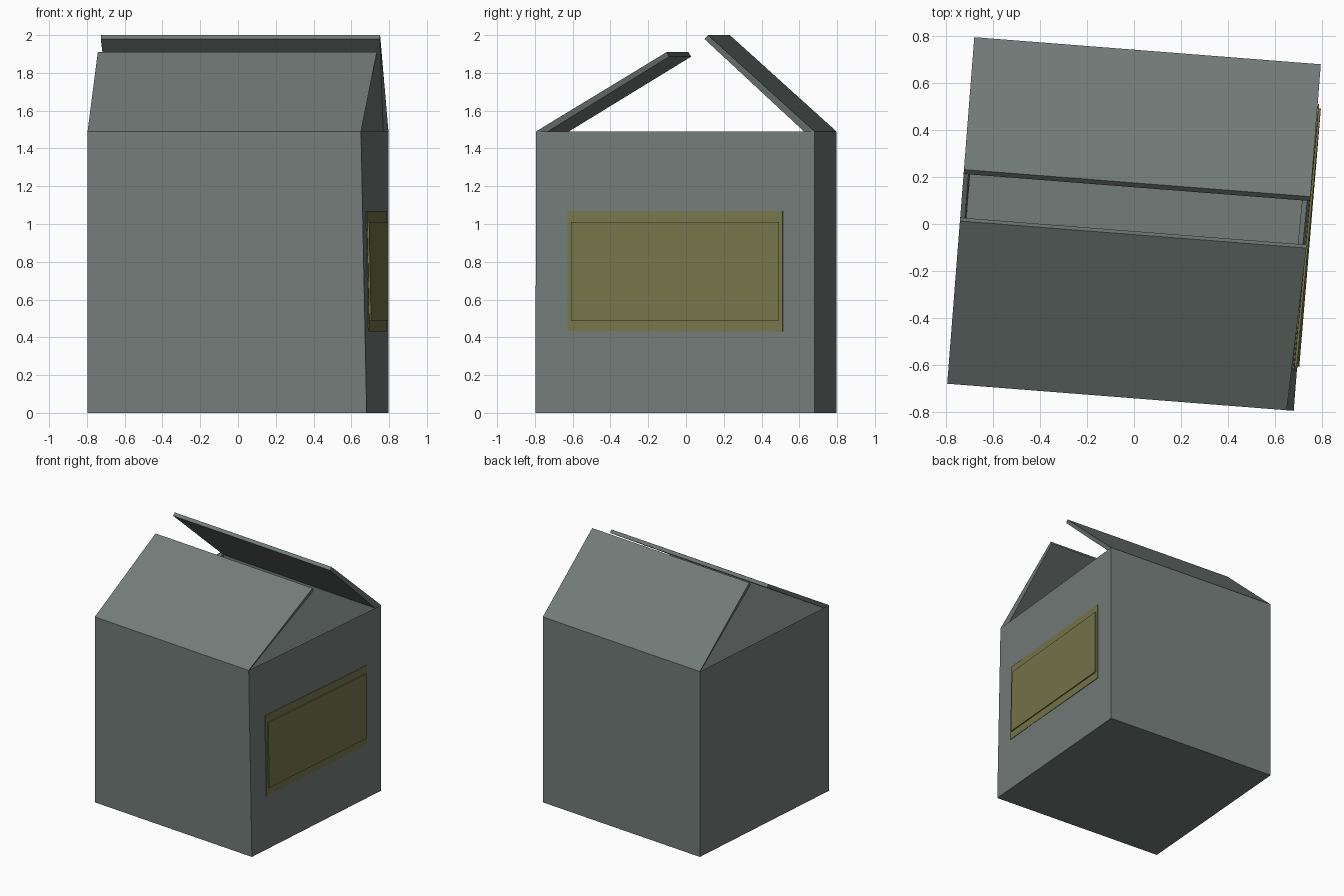
import bpy, math

if "Cube" in bpy.data.objects:
    bpy.data.objects.remove(bpy.data.objects["Cube"])

H = 0.741           # half width of the box
TOP = 1.49          # height of the walls
TURN = math.radians(-4.47)
DENT = 0.03         # front right top corner is pushed in


def material(name, colour):
    mat = bpy.data.materials.new(name)
    mat.diffuse_color = (*colour, 1)
    mat.use_nodes = True
    mat.node_tree.nodes["Principled BSDF"].inputs["Base Color"].default_value = mat.diffuse_color
    return mat


grey_green = material("grey_green_card", (0.172, 0.203, 0.193))
olive = material("olive_label", (0.18, 0.18, 0.07))


def add_mesh(name, verts, faces, mat):
    mesh = bpy.data.meshes.new(name)
    mesh.from_pydata(verts, [], faces)
    mesh.materials.append(mat)
    mesh.update()
    obj = bpy.data.objects.new(name, mesh)
    obj.rotation_euler.z = TURN
    bpy.context.collection.objects.link(obj)
    return obj


# Carton: floor, four walls and two raised flaps as one sheet
square = [(-H, -H), (H, -H), (H, H), (-H, H)]
verts = [(x, y, 0) for x, y in square] + [(x, y, TOP) for x, y in square]
verts[5] = (H - DENT, -H, TOP)
verts += [(-H, -0.045, 1.91), (H, -0.045, 1.91), (H, 0.175, 2.0), (-H, 0.175, 2.0)]
faces = [(0, 3, 2, 1), (0, 1, 5, 4), (1, 2, 6), (1, 6, 5), (2, 3, 7, 6), (3, 0, 4, 7),
         (4, 5, 9, 8), (6, 7, 11, 10)]
carton = add_mesh("open_carton", verts, faces, grey_green)

# Cardboard thickness, grown inwards
card = carton.modifiers.new("thickness", "SOLIDIFY")
card.thickness = 0.028
card.offset = -1
card.use_even_offset = True


def wall_x(y, z):
    """Position of the slightly dented right wall."""
    return H - DENT * max(0, z / TOP - (y + H) / (2 * H))


# Label on the right wall: flat backing with a raised panel
def label(name, half_y, z0, z1, lift, depth):
    corners = [(-half_y, z0), (half_y, z0), (half_y, z1), (-half_y, z1)]
    outer = [(wall_x(y, z) + lift, y, z) for y, z in corners]
    inner = [(x - depth, y, z) for x, y, z in outer]
    sides = [(i, i + 4, (i + 1) % 4 + 4, (i + 1) % 4) for i in range(4)]
    front_back = [(0, 1, 2), (0, 2, 3), (6, 5, 4), (7, 6, 4)]
    add_mesh(name, outer + inner, front_back + sides, olive)


label("label_backing", 0.572, 0.43, 1.07, 0.006, 0.005)
label("label_panel", 0.552, 0.49, 1.01, 0.015, 0.010)
